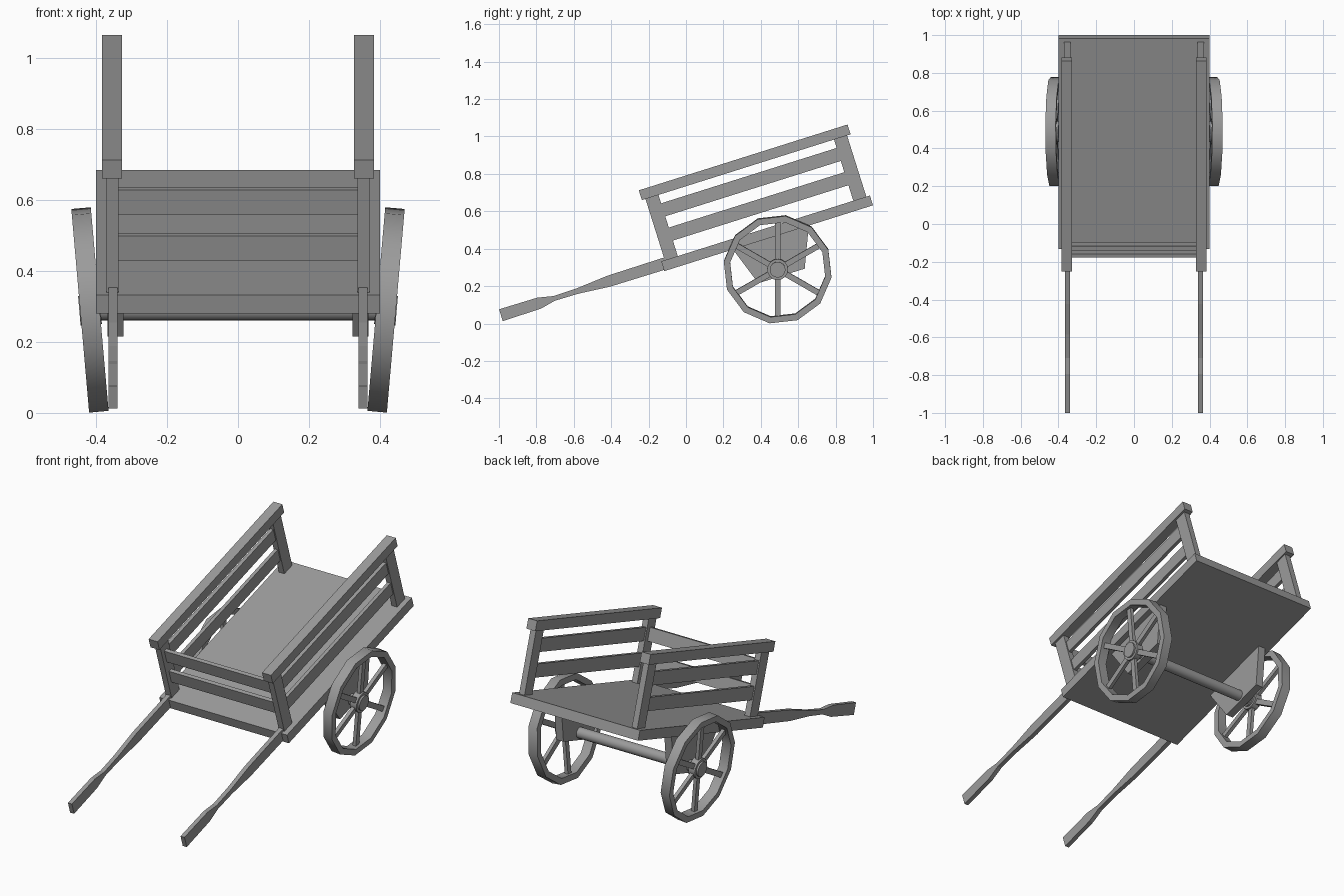
import bpy, bmesh
from math import radians, sin, cos, pi
from mathutils import Matrix

if "Cube" in bpy.data.objects:
    bpy.data.objects.remove(bpy.data.objects["Cube"], do_unlink=True)

GREY = (0.33, 0.33, 0.33, 1)
grey = bpy.data.materials.new("plain_grey")
grey.use_nodes = True
grey.diffuse_color = GREY
grey.node_tree.nodes["Principled BSDF"].inputs["Base Color"].default_value = GREY

# Cart frame: y runs along the tilted bed, z out of it
CART = Matrix.Translation((0, -0.116, 0.28)) @ Matrix.Rotation(radians(17.5), 4, 'X')
LENGTH = 1.17
BED = 0.055


def finish(name, bm, matrix=Matrix(), mirror=False, smooth=False):
    bmesh.ops.recalc_face_normals(bm, faces=bm.faces)
    mesh = bpy.data.meshes.new(name)
    bm.to_mesh(mesh)
    bm.free()
    mesh.materials.append(grey)
    ob = bpy.data.objects.new(name, mesh)
    bpy.context.collection.objects.link(ob)
    ob.matrix_world = matrix
    if smooth:
        bpy.ops.object.select_all(action='DESELECT')
        ob.select_set(True)
        bpy.context.view_layer.objects.active = ob
        bpy.ops.object.shade_smooth_by_angle(angle=radians(40))
    if mirror:
        ob.modifiers.new("Mirror", 'MIRROR')
    return ob


def prism(name, outline, x0, x1, mirror=True):
    """Side outline (along, up) in the cart frame, extruded across x."""
    bm = bmesh.new()
    face = bm.faces.new([bm.verts.new((x0, y, z)) for y, z in outline])
    new = bmesh.ops.extrude_face_region(bm, geom=[face])["geom"]
    verts = [g for g in new if isinstance(g, bmesh.types.BMVert)]
    bmesh.ops.translate(bm, verts=verts, vec=(x1 - x0, 0, 0))
    return finish(name, bm, CART, mirror)


def board(name, x0, x1, y0, y1, z0, z1, mirror=True):
    return prism(name, [(y0, z0), (y1, z0), (y1, z1), (y0, z1)], x0, x1, mirror)


def cylinder_x(bm, radius, depth, sides):
    bmesh.ops.create_cone(bm, cap_ends=True, segments=sides, radius1=radius,
                          radius2=radius, depth=depth,
                          matrix=Matrix.Rotation(pi / 2, 4, 'Y'))


# Bed, top rails and corner posts
board("bed", -0.4, 0.4, 0, LENGTH, 0, BED, mirror=False)
board("top_rails", 0.327, 0.383, 0, LENGTH, 0.398, 0.453)
board("front_posts", 0.336, 0.37, 0.02, 0.093, BED, 0.398)
board("rear_posts", 0.336, 0.37, 1.077, 1.15, BED, 0.398)

# Slats on both sides and across the front
for level, z in (("lower", 0.142), ("upper", 0.278)):
    board(level + "_side_slats", 0.343, 0.363, 0.06, 1.11, z, z + 0.073)
    board(level + "_front_slat", -0.345, 0.345, 0.045, 0.066, z, z + 0.073, mirror=False)

# Shaped handles: (along, half height)
steps = [(0.03, 0.032), (-0.3, 0.03), (-0.475, 0.015), (-0.605, 0.013),
         (-0.69, 0.031), (-0.904, 0.033)]
MID = 0.038
outline = [(y, MID + h) for y, h in steps] + [(y, MID - h) for y, h in reversed(steps)]
prism("handles", outline, 0.34, 0.365)

# Axle brackets under the bed
prism("axle_brackets", [(0.385, 0), (0.46, -0.213), (0.72, -0.213), (0.81, 0)], 0.323, 0.368)

# Axle
AXLE_Y, AXLE_Z = 0.49, 0.29
bm = bmesh.new()
cylinder_x(bm, 0.03, 0.8, 16)
finish("axle", bm, Matrix.Translation((0, AXLE_Y, AXLE_Z)), smooth=True)

# Wheels lean outwards at the top
LEAN = Matrix.Translation((0.417, 0, 0)) @ Matrix.Rotation(radians(5), 4, 'Y')
AXLE = Matrix.Translation((0, AXLE_Y, AXLE_Z))
SIDES, OUTER, INNER, HALF = 12, 0.291, 0.257, 0.0275

# Rim: a square section carried round the axle
bm = bmesh.new()
section = [(-HALF, INNER), (HALF, INNER), (HALF, OUTER), (-HALF, OUTER)]
rings = []
for i in range(SIDES):
    a = radians(21.5) + 2 * pi * i / SIDES
    rings.append([bm.verts.new((x, r * cos(a), r * sin(a))) for x, r in section])
for i in range(SIDES):
    p, q = rings[i], rings[(i + 1) % SIDES]
    for j in range(4):
        k = (j + 1) % 4
        bm.faces.new((p[j], p[k], q[k], q[j]))
bm.transform(LEAN)
finish("wheel_rims", bm, AXLE, mirror=True, smooth=True)

# Six spokes as three bars through the hub
bm = bmesh.new()
for i in range(3):
    bmesh.ops.create_cube(bm, size=1, matrix=Matrix.Rotation(i * pi / 3, 4, 'X')
                          @ Matrix.Diagonal((0.02, 0.03, 2 * INNER, 1)))
bm.transform(LEAN)
finish("wheel_spokes", bm, AXLE, mirror=True)

# Stepped hubs
bm = bmesh.new()
cylinder_x(bm, 0.056, 0.04, 16)
cylinder_x(bm, 0.042, 0.06, 16)
bm.transform(LEAN)
finish("wheel_hubs", bm, AXLE, mirror=True, smooth=True)
